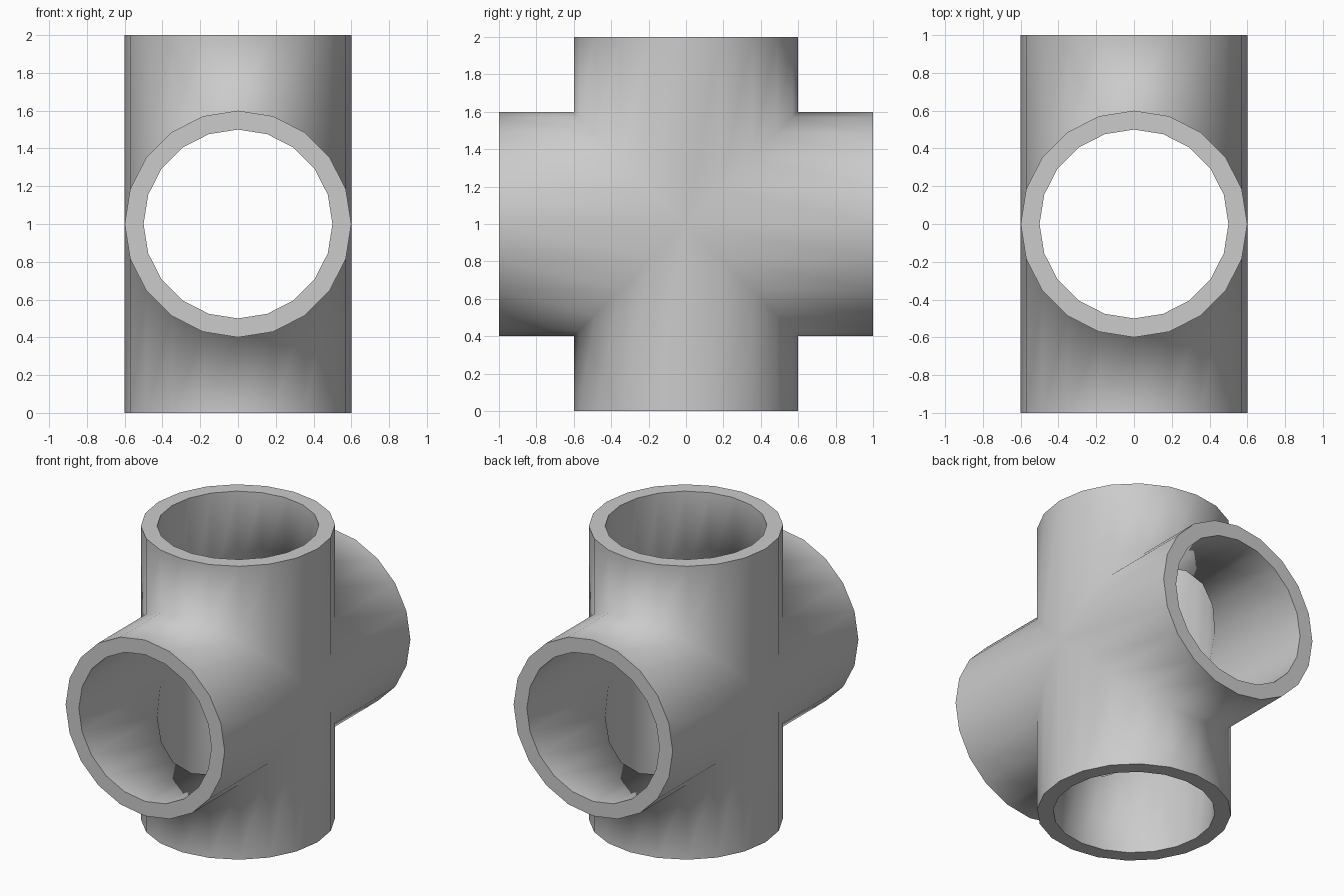
import bpy, bmesh, math
from mathutils import Matrix

if "Cube" in bpy.data.objects:
    bpy.data.objects.remove(bpy.data.objects["Cube"])

SIDES, OUTER, INNER, REACH, CENTRE_Z = 20, 0.6, 0.5, 1.0, 1.0

bm = bmesh.new()


def ring(radius, spin, at_end):
    """Tube ring: flat at the open end, mitred where the arms meet."""
    verts = []
    for i in range(SIDES):
        a = 2 * math.pi * i / SIDES
        x, y = radius * math.cos(a), radius * math.sin(a)
        verts.append(bm.verts.new(spin @ Matrix.Translation((x, y, REACH if at_end else abs(y))).translation))
    return verts


def bridge(lower, upper):
    for i in range(SIDES):
        j = (i + 1) % SIDES
        bm.faces.new((lower[i], lower[j], upper[j], upper[i])).smooth = True


# Four arms around the x axis: up, front, down, back
for k in range(4):
    spin = Matrix.Rotation(k * math.pi / 2, 4, 'X')
    outer_end, inner_end = ring(OUTER, spin, True), ring(INNER, spin, True)
    bridge(ring(OUTER, spin, False), outer_end)    # outside wall
    bridge(inner_end, ring(INNER, spin, False))    # bore
    bridge(outer_end, inner_end)                   # flat rim
    for loop in (outer_end, inner_end):
        for i in range(SIDES):
            bm.edges.get((loop[i], loop[(i + 1) % SIDES])).smooth = False

# Weld the mitred joints and stand the fitting on the floor
bmesh.ops.remove_doubles(bm, verts=bm.verts, dist=1e-4)
bmesh.ops.recalc_face_normals(bm, faces=bm.faces)
bmesh.ops.translate(bm, verts=bm.verts, vec=(0, 0, CENTRE_Z))

mesh = bpy.data.meshes.new("cross_pipe")
bm.to_mesh(mesh)
bm.free()
bpy.context.collection.objects.link(bpy.data.objects.new("cross_pipe", mesh))
